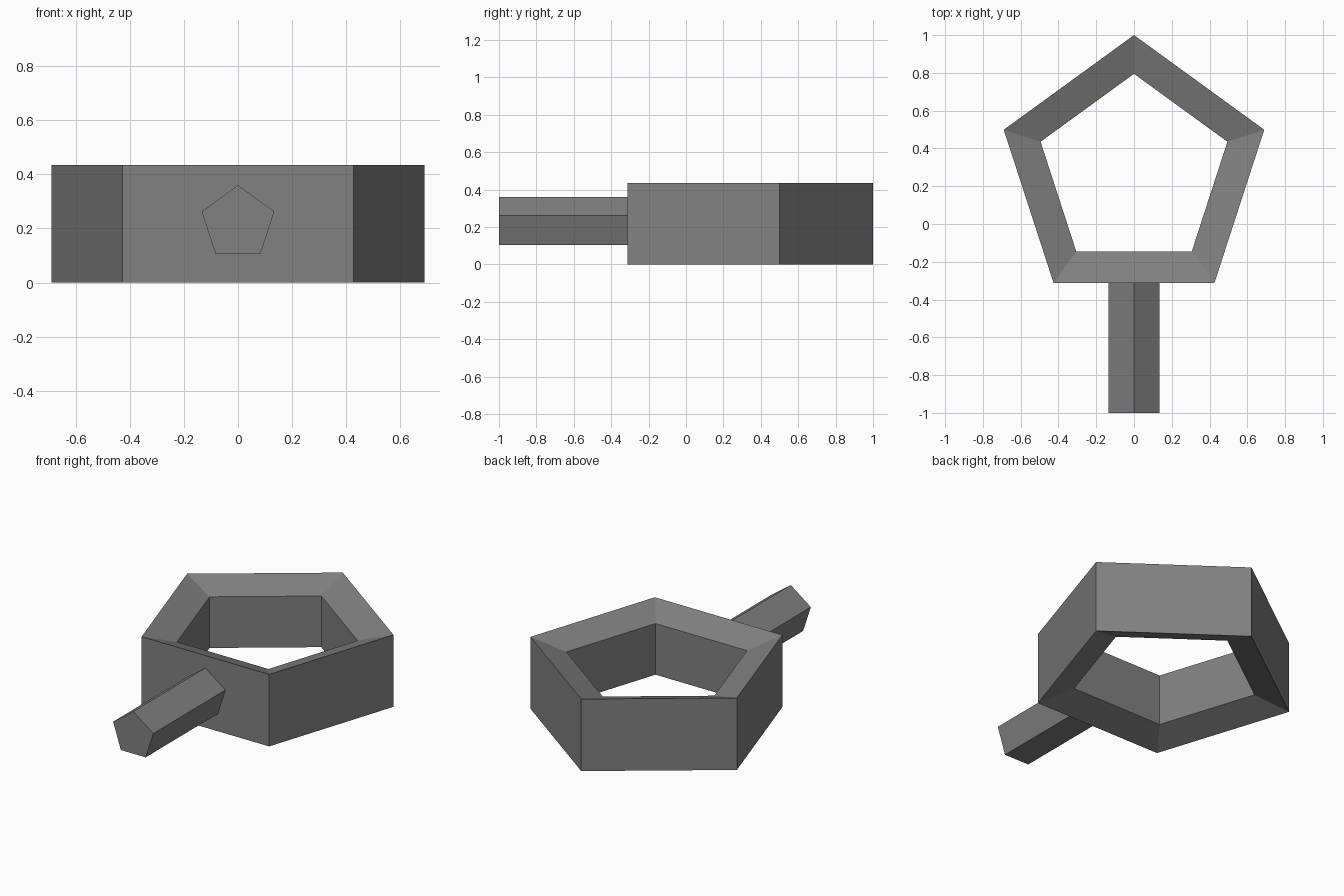
import bpy, bmesh, math

if "Cube" in bpy.data.objects:
    bpy.data.objects.remove(bpy.data.objects["Cube"])

SIDES = 5
grey = bpy.data.materials.new("grey")
grey.diffuse_color = (0.22, 0.22, 0.22, 1)
grey.use_nodes = True
grey.node_tree.nodes["Principled BSDF"].inputs["Base Color"].default_value = grey.diffuse_color


def pentagon(radius):
    """Regular pentagon with its point towards the second axis."""
    angles = [math.pi / 2 + 2 * math.pi * i / SIDES for i in range(SIDES)]
    return [(radius * math.cos(a), radius * math.sin(a)) for a in angles]


def make_object(name, loops, closed):
    """Skin a series of loops; closed joins last to first, otherwise cap the ends."""
    bm = bmesh.new()
    rows = [[bm.verts.new(p) for p in loop] for loop in loops]
    for k in range(len(rows) if closed else len(rows) - 1):
        a, b = rows[k], rows[(k + 1) % len(rows)]
        for i in range(SIDES):
            j = (i + 1) % SIDES
            bm.faces.new((a[i], a[j], b[j], b[i]))
    if not closed:
        bm.faces.new(rows[0])
        bm.faces.new(rows[-1])
    bmesh.ops.recalc_face_normals(bm, faces=bm.faces[:])
    mesh = bpy.data.meshes.new(name)
    bm.to_mesh(mesh)
    bm.free()
    mesh.materials.append(grey)
    obj = bpy.data.objects.new(name, mesh)
    bpy.context.collection.objects.link(obj)
    return obj


# Pentagonal ring: tall outer wall, shorter inner wall, sloping top and bottom
profile = [(0.725, 0.0), (0.725, 0.435), (0.52, 0.372), (0.52, 0.063)]
make_object("ring", [[(x, y + 0.275, z) for x, y in pentagon(r)]
                     for r, z in profile], True)

# Pentagonal handle running forward from the ring's front wall
make_object("handle", [[(x, y, z + 0.219) for x, z in pentagon(0.141)]
                       for y in (-1.0, -0.308)], False)
